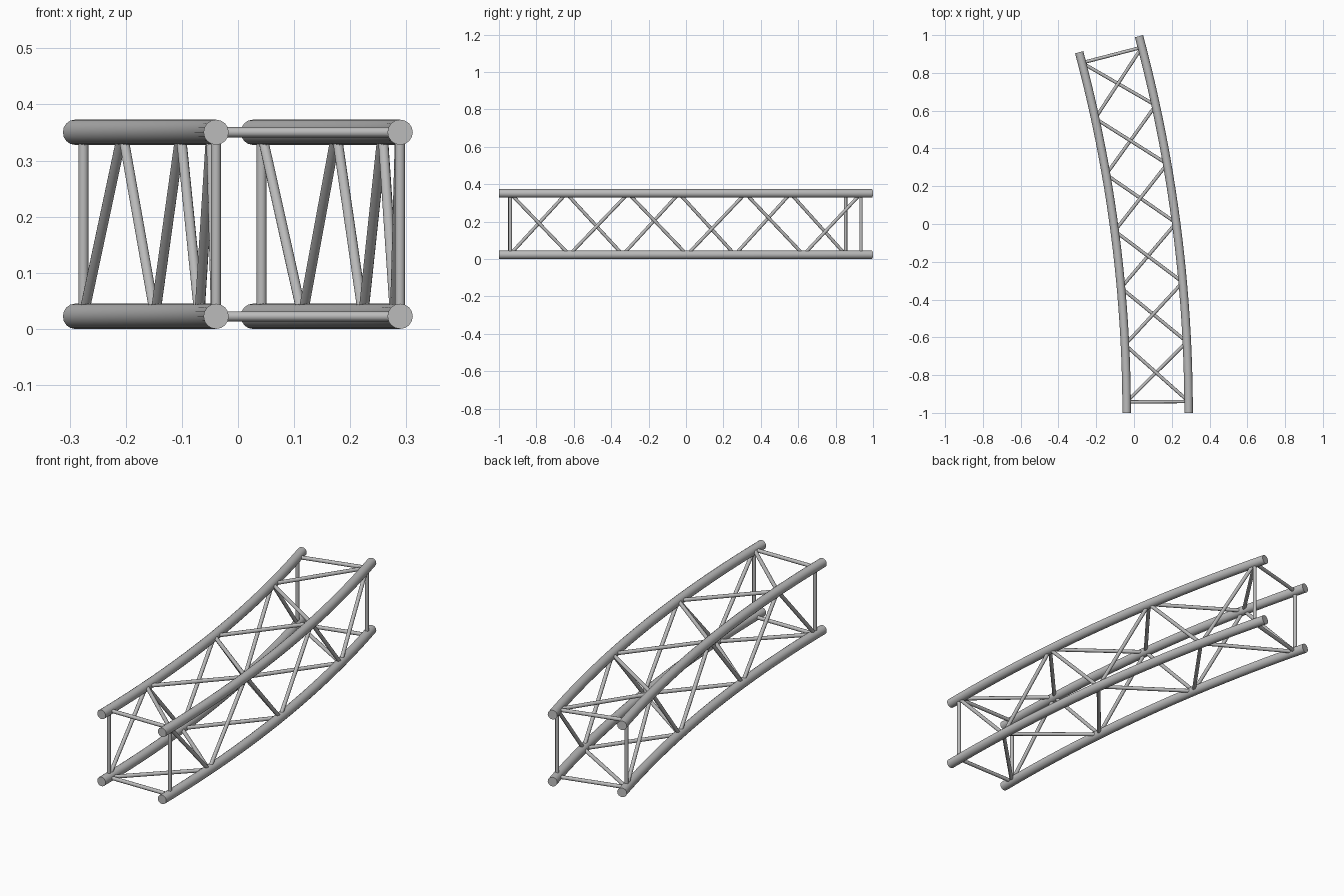
import bpy, bmesh, math
from mathutils import Vector, Matrix

cube = bpy.data.objects.get("Cube")
if cube:
    bpy.data.objects.remove(cube, do_unlink=True)

# Main dimensions
CHORD_R, STRUT_R = 0.0225, 0.009
WIDTH = 0.328
OUTER_R = 7.705
INNER_R = OUTER_R - WIDTH
CENTRE = Vector((0.289 - OUTER_R, -1, 0))
SWEEP = math.radians(15)
END_GAP = math.radians(0.45)
PANELS = 6
LOW, HIGH = CHORD_R, CHORD_R + WIDTH

steel = bpy.data.materials.new("brushed grey metal")
steel.use_nodes = True
GREY = (0.5, 0.5, 0.5, 1)
steel.diffuse_color = GREY
steel.node_tree.nodes["Principled BSDF"].inputs["Base Color"].default_value = GREY


def finish(bm, name):
    bmesh.ops.recalc_face_normals(bm, faces=bm.faces)
    mesh = bpy.data.meshes.new(name)
    bm.to_mesh(mesh)
    bm.free()
    mesh.materials.append(steel)
    obj = bpy.data.objects.new(name, mesh)
    bpy.context.collection.objects.link(obj)
    bpy.ops.object.select_all(action='DESELECT')
    obj.select_set(True)
    bpy.context.view_layer.objects.active = obj
    bpy.ops.object.shade_smooth_by_angle(angle=math.radians(40))


def chord(name, radius, z):
    """Curved main tube: a circle spun about the bend centre."""
    bm = bmesh.new()
    place = Matrix.Translation(CENTRE + Vector((radius, 0, z)))
    bmesh.ops.create_circle(bm, segments=16, radius=CHORD_R,
                            matrix=place @ Matrix.Rotation(math.pi / 2, 4, 'X'))
    bmesh.ops.spin(bm, geom=bm.verts[:] + bm.edges[:], cent=CENTRE,
                   axis=(0, 0, 1), angle=SWEEP, steps=24)
    ends = [e for e in bm.edges if e.is_boundary]
    bmesh.ops.holes_fill(bm, edges=ends, sides=0)
    finish(bm, name)


def node(radius, z, i):
    """Joint i along a chord."""
    a = END_GAP + (SWEEP - 2 * END_GAP) * i / PANELS
    return CENTRE + Vector((radius * math.cos(a), radius * math.sin(a), z))


def strut(name, a, b):
    """Thin straight tube between two joints."""
    bm = bmesh.new()
    d = b - a
    turn = d.to_track_quat('Z', 'Y').to_matrix().to_4x4()
    bmesh.ops.create_cone(bm, cap_ends=True, segments=12, radius1=STRUT_R,
                          radius2=STRUT_R, depth=d.length,
                          matrix=Matrix.Translation((a + b) / 2) @ turn)
    finish(bm, name)


# Four main tubes
corners = {
    "outer_top": (OUTER_R, HIGH), "inner_top": (INNER_R, HIGH),
    "inner_bottom": (INNER_R, LOW), "outer_bottom": (OUTER_R, LOW),
}
for name, (radius, z) in corners.items():
    chord(name + "_chord", radius, z)

# Each side: chord holding the even joints, then chord holding the odd joints
sides = {
    "top": ("outer_top", "inner_top"),
    "bottom": ("inner_bottom", "outer_bottom"),
    "outer": ("outer_top", "outer_bottom"),
    "inner": ("inner_bottom", "inner_top"),
}
for side, pair in sides.items():
    # Square frames at both ends
    for end, i in (("front", 0), ("back", PANELS)):
        strut(f"{end}_{side}_strut", node(*corners[pair[0]], i), node(*corners[pair[1]], i))
    # Zigzag bracing
    for i in range(PANELS):
        strut(f"{side}_diagonal_{i + 1}", node(*corners[pair[i % 2]], i),
              node(*corners[pair[(i + 1) % 2]], i + 1))
